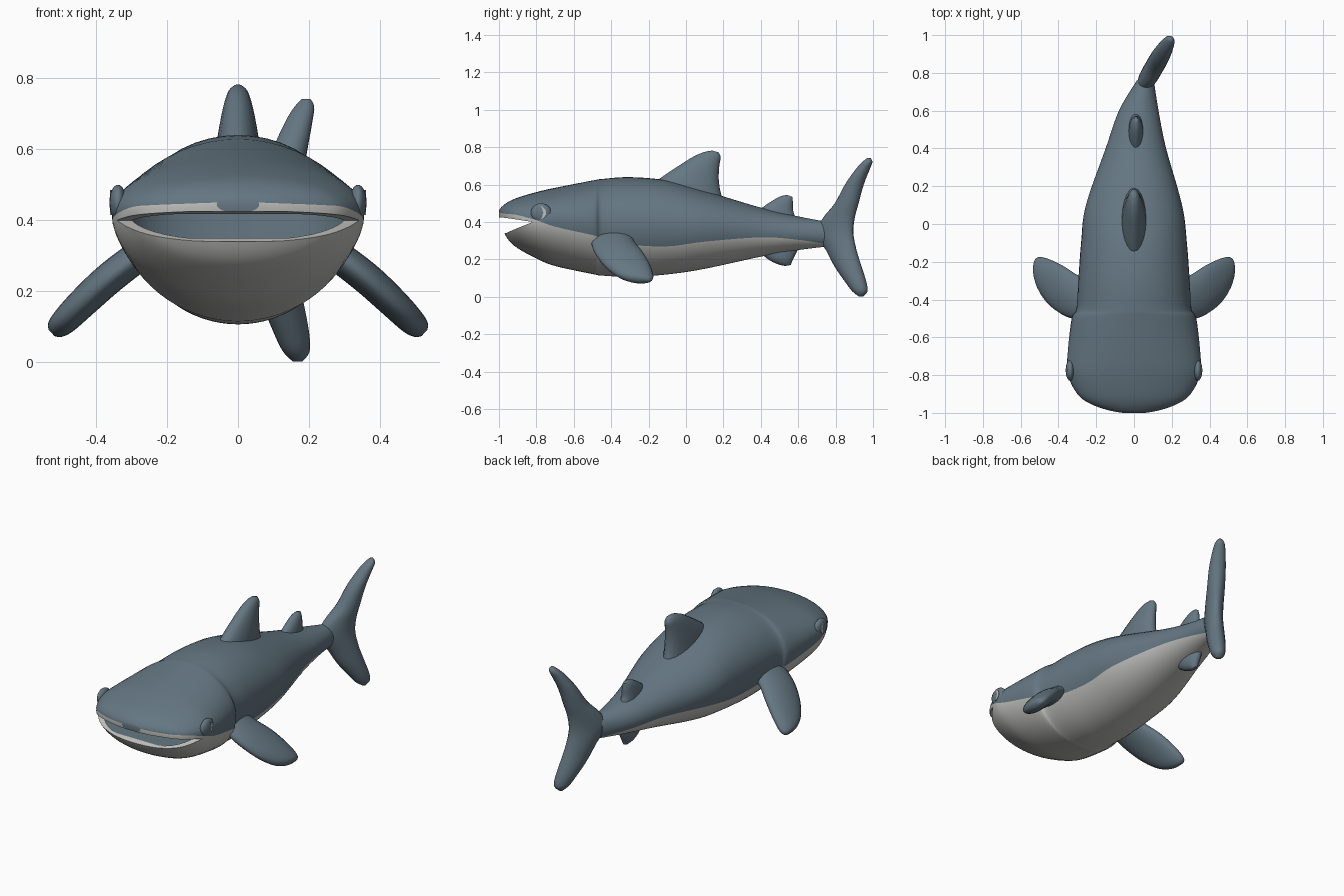
import bpy, bmesh, math
from mathutils import Vector

cube = bpy.data.objects.get("Cube")
if cube:
    bpy.data.objects.remove(cube)


def material(name, rgb):
    m = bpy.data.materials.new(name)
    m.use_nodes = True
    m.diffuse_color = (*rgb, 1)
    m.node_tree.nodes["Principled BSDF"].inputs["Base Color"].default_value = (*rgb, 1)
    return m


BLUE = material("slate blue skin", (0.13, 0.185, 0.225))
WHITE = material("pale belly", (0.52, 0.52, 0.51))


def smooth_rows(rows, steps):
    """Catmull-Rom interpolation of rows of numbers."""
    rows = [Vector(r) for r in rows]
    out = []
    for i in range(len(rows) - 1):
        a, b = rows[max(i - 1, 0)], rows[i]
        c, d = rows[i + 1], rows[min(i + 2, len(rows) - 1)]
        for s in range(steps):
            t = s / steps
            out.append(0.5 * (2 * b + (c - a) * t + (2 * a - 5 * b + 4 * c - d) * t ** 2
                              + (3 * b - a - 3 * c + d) * t ** 3))
    return out + [rows[-1]]


def loft(name, rings, mats, rule=lambda k: 0):
    """Skin closed rings of points, cap both ends."""
    bm = bmesh.new()
    loops = [[bm.verts.new(p) for p in ring] for ring in rings]
    n = len(loops[0])
    for a, b in zip(loops, loops[1:]):
        for k in range(n):
            f = bm.faces.new((a[k], a[(k + 1) % n], b[(k + 1) % n], b[k]))
            f.material_index = rule(k)
    bm.faces.new(loops[0])
    bm.faces.new(loops[-1])
    bmesh.ops.recalc_face_normals(bm, faces=bm.faces)
    me = bpy.data.meshes.new(name)
    bm.to_mesh(me)
    bm.free()
    for m in mats:
        me.materials.append(m)
    ob = bpy.data.objects.new(name, me)
    bpy.context.collection.objects.link(ob)
    return ob


def shade(ob, angle=50):
    bpy.ops.object.select_all(action="DESELECT")
    ob.select_set(True)
    bpy.context.view_layer.objects.active = ob
    bpy.ops.object.shade_smooth_by_angle(angle=math.radians(angle))


# Body stations: y, centre x, half width, top, widest height, bottom, colour line
stations = [
    (-1.0, 0, .06, .462, .445, .42, .45),
    (-.985, 0, .14, .482, .44, .37, .447),
    (-.95, 0, .235, .508, .435, .305, .443),
    (-.9, 0, .30, .53, .43, .26, .437),
    (-.8, 0, .35, .56, .425, .205, .41),
    (-.7, 0, .353, .583, .42, .165, .375),
    (-.5, 0, .33, .622, .40, .122, .33),
    (-.45, 0, .305, .63, .395, .114, .315),
    (-.3, 0, .295, .64, .39, .107, .28),
    (-.1, 0, .28, .622, .385, .12, .27),
    (.1, 0, .255, .567, .375, .15, .295),
    (.4, .01, .16, .477, .35, .215, .318),
    (.6, .025, .105, .43, .34, .25, .305),
    (.76, .06, .045, .40, .335, .27, .28),
]
UP, LOW = 28, 28


def body_ring(row):
    y, cx, w, top, mid, bot, line = row
    s = (line - mid) / ((top - mid) if line > mid else (mid - bot))
    a = math.asin(max(-.9, min(.9, s)))
    angles = [a + (math.pi - 2 * a) * k / UP for k in range(UP)]
    angles += [math.pi - a + (math.pi + 2 * a) * k / LOW for k in range(LOW)]
    ring = []
    for t in angles:
        h = top - mid if math.sin(t) > 0 else mid - bot
        ring.append((cx + w * math.cos(t), y, mid + h * math.sin(t)))
    return ring


body = loft("body", [body_ring(r) for r in smooth_rows(stations, 5)],
            [BLUE, WHITE], lambda k: 0 if k < UP else 1)

# Mouth: pale wedge between the jaws, then a blue cavity behind the lips
wedge = [(-1.1, .428), (-.98, .424), (-.9, .413), (-.82, .40), (-.9, .368), (-.96, .342), (-1.1, .31)]
gape = loft("mouth_gape_cutter", [[(x, y, z) for y, z in wedge] for x in (-.5, .5)],
            [WHITE, WHITE])
for p in gape.data.polygons:
    p.material_index = 1


def cavity_ring(z):
    pts = []
    for k in range(40):
        t = math.tau * k / 40
        c, s = math.cos(t), math.sin(t)
        pts.append((.315 * math.copysign(abs(c) ** .8, c), -.72 + .235 * math.copysign(abs(s) ** .8, s), z))
    return pts


cavity = loft("mouth_cavity_cutter", [cavity_ring(.35), cavity_ring(.417)], [BLUE, WHITE])
for cutter in (gape, cavity):
    cutter.hide_render = True
    mod = body.modifiers.new("mouth", "BOOLEAN")
    mod.operation = "DIFFERENCE"
    mod.solver = "EXACT"
    mod.object = cutter
    bpy.context.view_layer.objects.active = body
    bpy.ops.object.modifier_apply(modifier=mod.name)
    bpy.data.objects.remove(cutter)
shade(body, 40)


def fin(name, sections, normal):
    """Padded fin lofted from (leading point, trailing point, thickness)."""
    n = Vector(normal).normalized()
    rows = smooth_rows([(*le, *te, th) for le, te, th in sections], 4)
    rings = []
    for r in rows:
        le, te, th = Vector(r[0:3]), Vector(r[3:6]), r[6]
        mid, half = (le + te) / 2, (le - te) / 2
        rings.append([mid + half * math.cos(t) + n * (th / 2 * math.sin(t))
                      for t in (math.tau * k / 20 for k in range(20))])
    ob = loft(name, rings, [BLUE])
    shade(ob, 60)
    return ob


def upright(x, profile):
    return [((x, y1, z1), (x, y2, z2), th) for y1, z1, y2, z2, th in profile]


# Fins along the back and under the tail
fin("dorsal_fin", upright(0, [
    (-.22, .57, .21, .48, .14), (-.13, .64, .185, .56, .125), (-.04, .70, .175, .63, .105),
    (.04, .75, .178, .70, .08), (.10, .775, .185, .745, .055), (.14, .782, .175, .772, .025)]), (1, 0, 0))
fin("rear_dorsal_fin", upright(.01, [
    (.37, .45, .60, .40, .08), (.44, .50, .575, .45, .07),
    (.50, .535, .572, .50, .05), (.54, .545, .568, .535, .02)]), (1, 0, 0))
fin("under_fin", upright(.015, [
    (.38, .25, .61, .28, .08), (.44, .20, .585, .225, .07),
    (.49, .175, .57, .195, .05), (.53, .165, .56, .17, .02)]), (1, 0, 0))

# Side fins, one per side
for side, label in ((1, "left"), (-1, "right")):
    spans = [(.24, -.50, -.29, .325, .09), (.30, -.505, -.27, .285, .09), (.37, -.485, -.225, .23, .09),
             (.44, -.435, -.19, .165, .085), (.49, -.37, -.175, .115, .075),
             (.515, -.31, -.18, .092, .055), (.525, -.26, -.20, .083, .025)]
    fin(label + "_side_fin", [((side * x, y1, z), (side * x, y2, z), th)
                              for x, y1, y2, z, th in spans], (side * .68, 0, .73))


# Tail fin, swept towards the left
def sway(y):
    return .06 + (y - .75) * .58


tail = [(.003, .925, .945, .03), (.03, .892, .967, .07), (.08, .855, .96, .09), (.16, .80, .935, .10),
        (.25, .752, .908, .10), (.34, .70, .892, .10), (.42, .735, .898, .10), (.50, .80, .918, .10),
        (.60, .855, .945, .095), (.68, .91, .977, .075), (.72, .945, .993, .055), (.742, .97, .985, .025)]
fin("tail_fin", [((sway(a), a, z), (sway(b), b, z), th) for z, a, b, th in tail], (.865, -.5, 0))

# Eyes: low brow bump with a pale crescent
for side, label in ((1, "left"), (-1, "right")):
    bpy.ops.mesh.primitive_uv_sphere_add(segments=20, ring_count=12, radius=1, location=(side * .338, -.775, .45))
    bump = bpy.context.object
    bump.name = label + "_eye_bump"
    bump.scale = (.024, .055, .05)
    bump.data.materials.append(BLUE)
    shade(bump, 60)
    rings = []
    for k in range(9):
        t = math.radians(-70 + 140 * k / 8)
        y, z = math.cos(t), math.sin(t)
        r = .016 * math.cos(t) + .003
        rings.append([(side * x, -.787 + y * (.03 + q), .45 + z * .038)
                      for x, q in ((.352, -r / 2), (.361, -r / 2), (.361, r / 2), (.352, r / 2))])
    loft(label + "_eye", rings, [WHITE])
